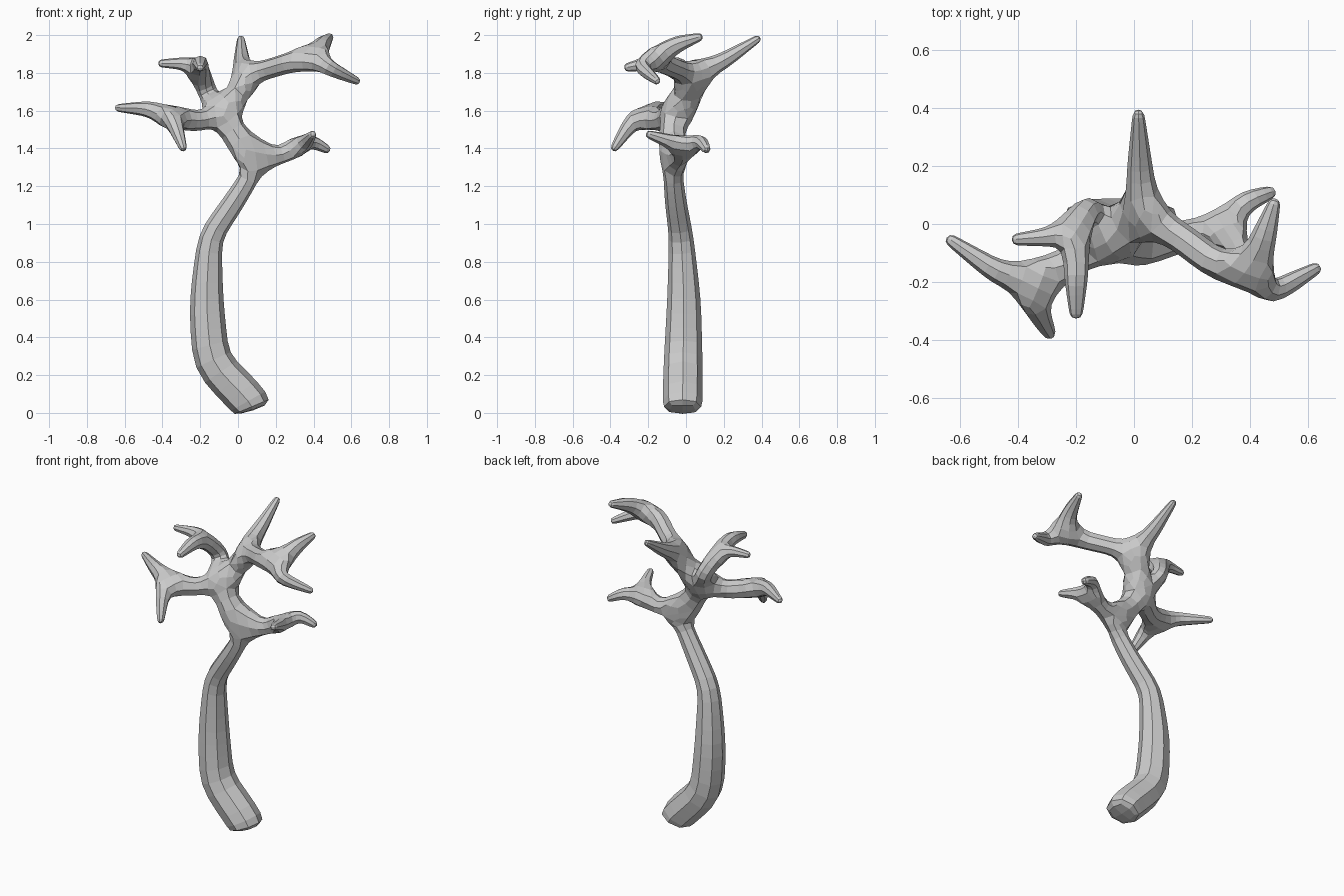
import bpy

verts, radii, edges = [], [], []


def limb(start, *points):
    """Chain of (x, y, z, radius) points grown from vertex index start; returns last index."""
    prev = start
    for x, y, z, r in points:
        verts.append((x, y, z))
        radii.append(r)
        i = len(verts) - 1
        if prev is not None:
            edges.append((prev, i))
        prev = i
    return prev


# Trunk, foot to first fork
fork_a = limb(None, (0.08, -0.018, 0.01, 0.107), (0.07, -0.018, 0.05, 0.116),
              (-0.145, -0.015, 0.27, 0.112), (-0.168, -0.01, 0.6, 0.097),
              (-0.15, -0.025, 0.93, 0.070), (-0.02, -0.055, 1.12, 0.062),
              (0.075, -0.07, 1.27, 0.055), (0.09, -0.065, 1.36, 0.066))

# Lower right branch with two tips
fork_r = limb(fork_a, (0.2, -0.035, 1.355, 0.054), (0.31, 0.0, 1.405, 0.058))
limb(fork_r, (0.36, -0.08, 1.435, 0.044), (0.40, -0.215, 1.48, 0.02))
limb(fork_r, (0.39, 0.08, 1.44, 0.042), (0.49, 0.115, 1.385, 0.022))

# Main stem up to the crown fork
fork_b = limb(fork_a, (-0.01, -0.08, 1.46, 0.078), (-0.09, -0.05, 1.59, 0.074))

# Left branch with two tips
fork_l = limb(fork_b, (-0.21, -0.125, 1.545, 0.06), (-0.34, -0.20, 1.56, 0.072))
limb(fork_l, (-0.475, -0.165, 1.61, 0.046), (-0.65, -0.045, 1.615, 0.02))
limb(fork_l, (-0.34, -0.29, 1.54, 0.052), (-0.285, -0.39, 1.385, 0.02))

# Upper left branch with two tips
fork_c = limb(fork_b, (-0.16, 0.055, 1.69, 0.054), (-0.205, -0.01, 1.82, 0.06))
limb(fork_c, (-0.30, -0.045, 1.85, 0.036), (-0.425, -0.055, 1.85, 0.02))
limb(fork_c, (-0.2, -0.18, 1.855, 0.046), (-0.2, -0.33, 1.825, 0.022))

# Upper right branch: back spike, then a far fork
fork_d = limb(fork_b, (-0.015, 0.0, 1.685, 0.062), (0.03, 0.03, 1.785, 0.068))
limb(fork_d, (0.02, 0.2, 1.865, 0.048), (0.015, 0.395, 1.99, 0.02))
fork_e = limb(fork_d, (0.16, -0.045, 1.82, 0.056), (0.29, -0.145, 1.86, 0.06),
              (0.41, -0.16, 1.885, 0.068))
limb(fork_e, (0.45, -0.04, 1.955, 0.048), (0.49, 0.09, 1.995, 0.02))
limb(fork_e, (0.475, -0.24, 1.83, 0.048), (0.645, -0.145, 1.75, 0.02))

# Bare tree: skinned skeleton, softened once, flat faces
mesh = bpy.data.meshes.new("bare_tree")
mesh.from_pydata(verts, edges, [])
tree = bpy.data.objects.new("bare_tree", mesh)
bpy.context.collection.objects.link(tree)
skin = tree.modifiers.new("Skin", 'SKIN')
skin.branch_smoothing = 0.1
layer = mesh.skin_vertices[0].data
for i, r in enumerate(radii):
    layer[i].radius = (r, r)
    layer[i].use_root = i == 0
sub = tree.modifiers.new("Subdivision", 'SUBSURF')
sub.levels = sub.render_levels = 1
